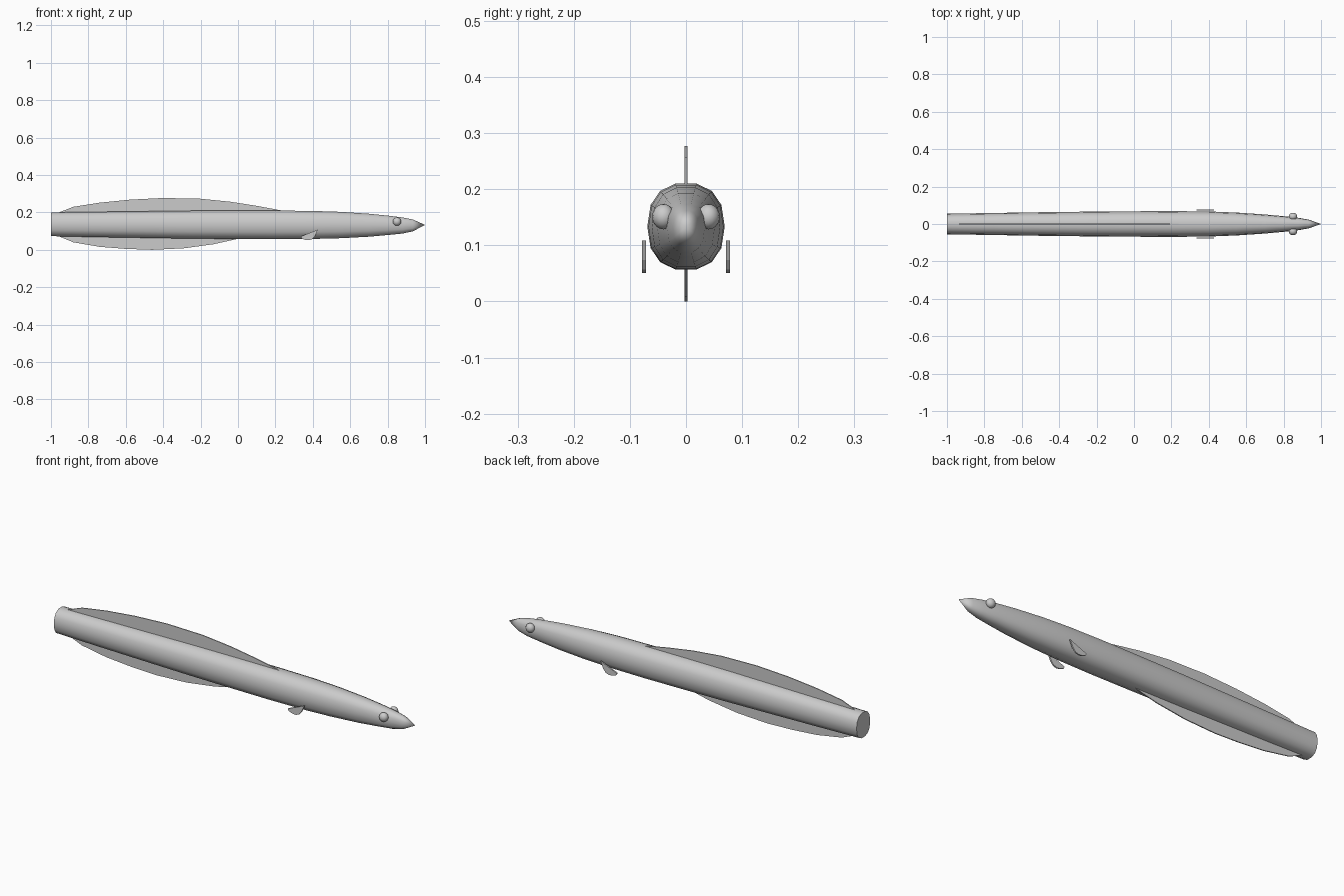
import bpy, bmesh, math

cube = bpy.data.objects.get("Cube")
if cube:
    bpy.data.objects.remove(cube, do_unlink=True)

grey = bpy.data.materials.new("soft_grey")
grey.use_nodes = True
grey.diffuse_color = (0.6, 0.6, 0.6, 1)
grey.node_tree.nodes["Principled BSDF"].inputs["Base Color"].default_value = (0.6, 0.6, 0.6, 1)


def finish(bm, name, smooth=None):
    """Turn a bmesh into a named, coloured object."""
    bmesh.ops.recalc_face_normals(bm, faces=bm.faces)
    mesh = bpy.data.meshes.new(name)
    bm.to_mesh(mesh)
    bm.free()
    mesh.materials.append(grey)
    obj = bpy.data.objects.new(name, mesh)
    bpy.context.collection.objects.link(obj)
    if smooth:
        bpy.ops.object.select_all(action="DESELECT")
        bpy.context.view_layer.objects.active = obj
        obj.select_set(True)
        bpy.ops.object.shade_smooth_by_angle(angle=math.radians(smooth))
    return obj


def plate(name, outline, y, thickness):
    """Flat fin: an x-z outline given thickness along y."""
    bm = bmesh.new()
    face = bm.faces.new([bm.verts.new((x, y - thickness / 2, z)) for x, z in outline])
    side = bmesh.ops.extrude_face_region(bm, geom=[face])
    moved = [v for v in side["geom"] if isinstance(v, bmesh.types.BMVert)]
    bmesh.ops.translate(bm, verts=moved, vec=(0, thickness, 0))
    return finish(bm, name)


def squash(value, power=0.85):
    return math.copysign(abs(value) ** power, value)


# Body: slightly boxy oval rings lofted along x, closed by a flat tail and a pointed snout
SIDES = 14
# x, half width, bottom, top
stations = [(-1, .055, .073, .2), (-.75, .059, .068, .203), (-.5, .063, .064, .206),
            (-.25, .066, .06, .209), (0, .068, .058, .21), (.2, .069, .057, .21),
            (.4, .067, .058, .208), (.55, .061, .062, .203), (.7, .051, .07, .193),
            (.8, .042, .079, .183), (.88, .033, .087, .173), (.935, .023, .099, .162)]
bm = bmesh.new()
rings = []
for x, half, low, high in stations:
    ring = []
    for i in range(SIDES):
        a = math.tau * i / SIDES
        ring.append(bm.verts.new((x, half * squash(math.cos(a)),
                                  (low + high) / 2 + (high - low) / 2 * squash(math.sin(a)) / .98)))
    rings.append(ring)
for a, b in zip(rings, rings[1:]):
    for i in range(SIDES):
        j = (i + 1) % SIDES
        bm.faces.new((a[i], a[j], b[j], b[i]))
bm.faces.new(rings[0])
tip = bm.verts.new((1, 0, .133))
for i in range(SIDES):
    bm.faces.new((rings[-1][i], rings[-1][(i + 1) % SIDES], tip))
finish(bm, "body", 40)

# Long fins along the back and belly
plate("dorsal_fin", [(-.97, .195), (-.88, .23), (-.74, .252), (-.58, .268), (-.4, .277),
                     (-.2, .273), (-.04, .257), (.1, .235), (.24, .209), (.1, .19), (-.9, .18)], 0, .005)
plate("belly_fin", [(-.97, .077), (-.88, .04), (-.74, .016), (-.6, .005), (-.46, 0),
                    (-.29, .008), (-.13, .03), (0, .059), (-.1, .08), (-.9, .09)], 0, .005)

# Small side fins and round eyes, one of each per side
for side, sign in (("left", 1), ("right", -1)):
    plate(side + "_side_fin", [(.428, .109), (.335, .071), (.341, .06), (.36, .053),
                               (.38, .051), (.398, .057), (.412, .074)], sign * .0745, .007)
    bm = bmesh.new()
    bmesh.ops.create_uvsphere(bm, u_segments=16, v_segments=10, radius=.0225)
    bmesh.ops.scale(bm, verts=bm.verts, vec=(1, .9, 1))
    bmesh.ops.translate(bm, verts=bm.verts, vec=(.85, sign * .04, .151))
    finish(bm, side + "_eye", 60)
